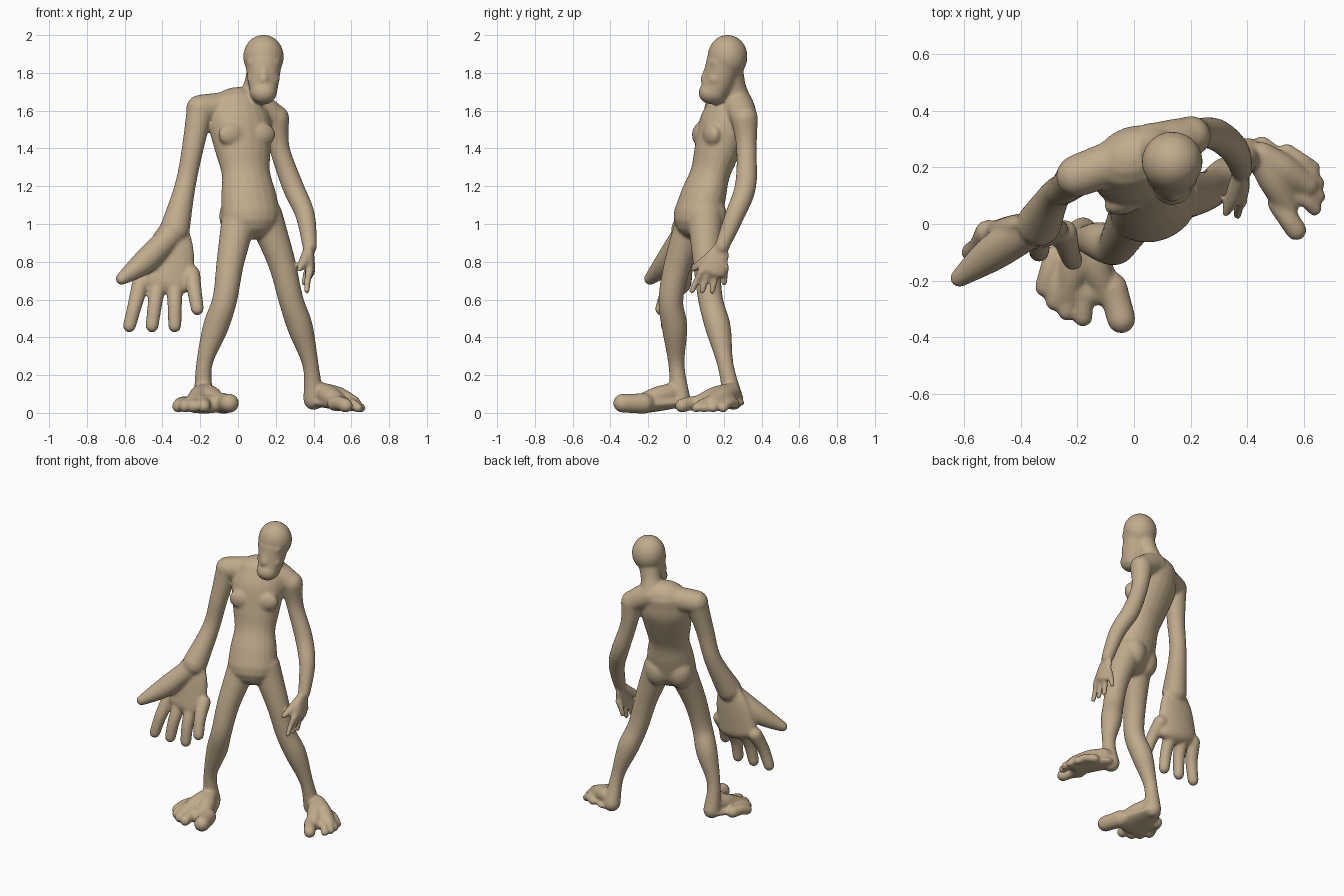
import bpy
import bmesh
import math
from mathutils import Vector, Matrix

cube = bpy.data.objects.get("Cube")
if cube:
    bpy.data.objects.remove(cube, do_unlink=True)

SEGMENTS = 20
STEPS = 6
CAP_ANGLES = [math.radians(angle) for angle in (25, 50, 70, 85)]
TURNS = [math.tau * k / SEGMENTS for k in range(SEGMENTS)]
bm = bmesh.new()


def spline(values):
    """Smooth samples through a list of vectors."""
    padded = [values[0], *values, values[-1]]
    samples = []
    for before, start, end, after in zip(padded, padded[1:], padded[2:], padded[3:]):
        leaving = (end - before) / 2
        arriving = (after - start) / 2
        for step in range(STEPS):
            t = step / STEPS
            blend = t * t * (3 - 2 * t)
            samples.append(start.lerp(end, blend)
                           + leaving * t * (1 - t) ** 2
                           - arriving * t * t * (1 - t))
    return samples + [values[-1]]


def tube(points, radii, flat=1, side=None):
    """Round-ended tube with varying radius, optionally flattened."""
    path = spline([Vector((*point, radius)) for point, radius in zip(points, radii)])
    centres = [sample.to_3d() for sample in path]
    side = side or (centres[-1] - centres[0]).orthogonal()
    rings = []
    for index, sample in enumerate(path):
        ahead = centres[min(index + 1, len(path) - 1)]
        behind = centres[max(index - 1, 0)]
        rings.append((centres[index], sample.w, (ahead - behind).normalized()))

    def cap(ring, direction):
        centre, radius, axis = ring
        return [(centre + axis * direction * radius * flat * math.sin(angle),
                 radius * math.cos(angle), axis) for angle in CAP_ANGLES]

    loops = []
    for centre, radius, axis in cap(rings[0], -1)[::-1] + rings + cap(rings[-1], 1):
        across = (side - axis * side.dot(axis)).normalized()
        depth = axis.cross(across) * flat
        loops.append([bm.verts.new(centre + radius * (across * math.cos(turn)
                                                      + depth * math.sin(turn)))
                      for turn in TURNS])
    for low, high in zip(loops, loops[1:]):
        for k in range(SEGMENTS):
            bm.faces.new((low[k - 1], low[k], high[k], high[k - 1]))
    bm.faces.new(loops[0][::-1])
    bm.faces.new(loops[-1])


def blob(centre, size, turn=0):
    """Ellipsoid turned about the vertical axis."""
    matrix = (Matrix.Translation(centre) @ Matrix.Rotation(turn, 4, "Z")
              @ Matrix.Diagonal((*size, 1)))
    bmesh.ops.create_uvsphere(bm, u_segments=24, v_segments=16, radius=1, matrix=matrix)


def frame(origin, *axes):
    """Return a function that places local coordinates in the model."""
    def place(*coordinates):
        return origin + sum((axis * value for axis, value in zip(axes, coordinates)),
                            Vector((0, 0, 0)))
    return place


def hand(wrist, thumbward, fingerward, palmward, size):
    """Palm, thumb and a fan of four fingers, sized by the frame axes."""
    place = frame(wrist, thumbward, fingerward, palmward)
    tube([place(0, -.02, 0), place(.02, .1, .01), place(.05, .28, .03)],
         [size * width for width in (.075, .125, .15)], flat=.4, side=thumbward)
    tube([place(.03, .04, .02), place(.16, .17, .1), place(.28, .26, .19)],
         [size * width for width in (.065, .065, .034)])
    for finger in range(4):
        short = .09 if finger == 3 else 0
        base = place(.18 - .09 * finger, .28 - short / 2, .03)
        tip = place(.24 - .12 * finger, .51 - short, .1 + short / 3)
        knuckle = base.lerp(tip, .5) + palmward * .015
        tube([base, knuckle, tip], [size * .046, size * .039, size * .035])


def foot(heel, forward, inward, width):
    """Flat sole, sloping instep and five toes fanned from big to little."""
    place = frame(heel, forward, inward, Vector((0, 0, 1)))
    tube([place(.03, 0, .055), place(.13, 0, .05), place(.25, 0, .045)],
         [.06, width * .75, width], flat=.37, side=inward)
    for lean in (-.4, .6):
        tube([place(.07, 0, .11), place(.16, width * lean / 2, .085),
              place(.26, width * lean, .05)], [.05, .055, .042])
    for toe in range(5):
        thickness = width * (.26 if toe else .38)
        spread = width * (1 - math.sqrt(toe))
        reach = .345 - .007 * toe ** 2
        tube([place(reach - .11, spread * .75, .05), place(reach - .05, spread * .9, .05),
              place(reach, spread, thickness)], [thickness * 1.1, thickness, thickness])


# Torso, turned towards the model's left and leaning back as it rises
ACROSS = Vector((.94, .35, 0))
FRONT = Vector((.35, -.94, 0))
TURN = math.atan2(ACROSS.y, ACROSS.x)
pelvis = Vector((.07, .06, 1.04))
collar = Vector((0, .23, 1.61))
levels = (0, .2, .4, .6, .85, 1)
tube([pelvis.lerp(collar, level) for level in levels],
     (.16, .15, .132, .15, .17, .15), flat=.77, side=ACROSS)

# Shallow chest and buttocks in mirrored pairs, then the groin
chest = pelvis.lerp(collar, .76) + FRONT * .085
seat = pelvis - FRONT * .055
for sign in (-1, 1):
    blob(chest + ACROSS * sign * .08, (.08, .045, .065), TURN)
    blob(seat + ACROSS * sign * .07, (.085, .08, .11), TURN)
blob(pelvis + FRONT * .065, (.05, .05, .07), TURN)

# Shoulder line and neck
right_shoulder = Vector((-.2, .17, 1.61))
left_shoulder = Vector((.2, .31, 1.56))
nape = Vector((.07, .27, 1.63))
skull = Vector((.135, .22, 1.885))
tube([right_shoulder, right_shoulder.lerp(nape, .5), nape, left_shoulder],
     (.075, .08, .085, .07))
tube([nape, nape.lerp(skull, .4), skull], (.09, .066, .08))

# Head with a long face, bulbous muzzle, nose, brows and cheeks
face = frame(skull, Vector((1, 0, 0)), Vector((0, -1, 0)), Vector((0, 0, 1)))
blob(skull, (.108, .106, .117))
tube([face(0, .02, -.04), face(0, .045, -.12), face(0, .07, -.18)], (.097, .084, .074))
blob(face(0, .09, -.19), (.07, .064, .06))
tube([face(0, .09, -.04), face(0, .115, -.12)], (.024, .03))
for sign in (-1, 1):
    tube([face(sign * .02, .09, -.035), face(sign * .065, .065, -.03)], (.022, .024))
    blob(face(sign * .055, .07, -.12), (.032, .03, .03))

# Arms
right_wrist = Vector((-.335, 0, .97))
left_wrist = Vector((.38, .19, .88))
right_arm = [right_shoulder, (-.24, .13, 1.4), (-.28, .1, 1.2), right_wrist]
left_arm = [left_shoulder, (.22, .32, 1.4), (.29, .315, 1.2), (.355, .26, 1.05), left_wrist]
tube(right_arm, (.072, .058, .056, .08))
tube(left_arm, (.072, .054, .057, .052, .039))

# Huge right hand and small left hand
hand(right_wrist, Vector((-1, 0, 0)), Vector((0, 0, -1)), Vector((0, -1, 0)), 1)
hand(left_wrist, Vector((0, -.45, 0)), Vector((.04, -.1, -.46)), Vector((-.35, 0, 0)), .47)

# Legs share one set of heights and thicknesses
heights = (1.05, .8, .6, .45, .25, .07)
thickness = (.095, .074, .066, .068, .043, .055)
right_leg = ((.01, .05), (-.04, -.04), (-.07, -.08), (-.12, -.06), (-.18, -.05), (-.18, -.03))
left_leg = ((.14, .1), (.23, .11), (.28, .13), (.33, .17), (.385, .21), (.4, .25))
for leg in (right_leg, left_leg):
    tube([(*spot, height) for spot, height in zip(leg, heights)], thickness)

# Broad right foot and narrower, turned-out left foot
foot(Vector((-.18, .01, 0)), Vector((0, -1, 0)), Vector((1, 0, 0)), .135)
foot(Vector((.4, .29, 0)), Vector((.7, -.7, 0)), Vector((-.7, -.7, 0)), .1)

# Skin colour
skin = bpy.data.materials.new("tan skin")
skin.use_nodes = True
colour = (.53, .41, .265, 1)
skin.diffuse_color = colour
skin.node_tree.nodes["Principled BSDF"].inputs["Base Color"].default_value = colour

# Fuse all parts into one smooth body
mesh = bpy.data.meshes.new("body")
bmesh.ops.recalc_face_normals(bm, faces=bm.faces)
bm.to_mesh(mesh)
bm.free()
mesh.materials.append(skin)
mesh.shade_smooth()
body = bpy.data.objects.new("body", mesh)
bpy.context.collection.objects.link(body)

fuse = body.modifiers.new("fuse", "REMESH")
fuse.mode = "VOXEL"
fuse.voxel_size = .0075
fuse.use_smooth_shade = True
soften = body.modifiers.new("soften", "SMOOTH")
soften.factor = .5
soften.iterations = 16
